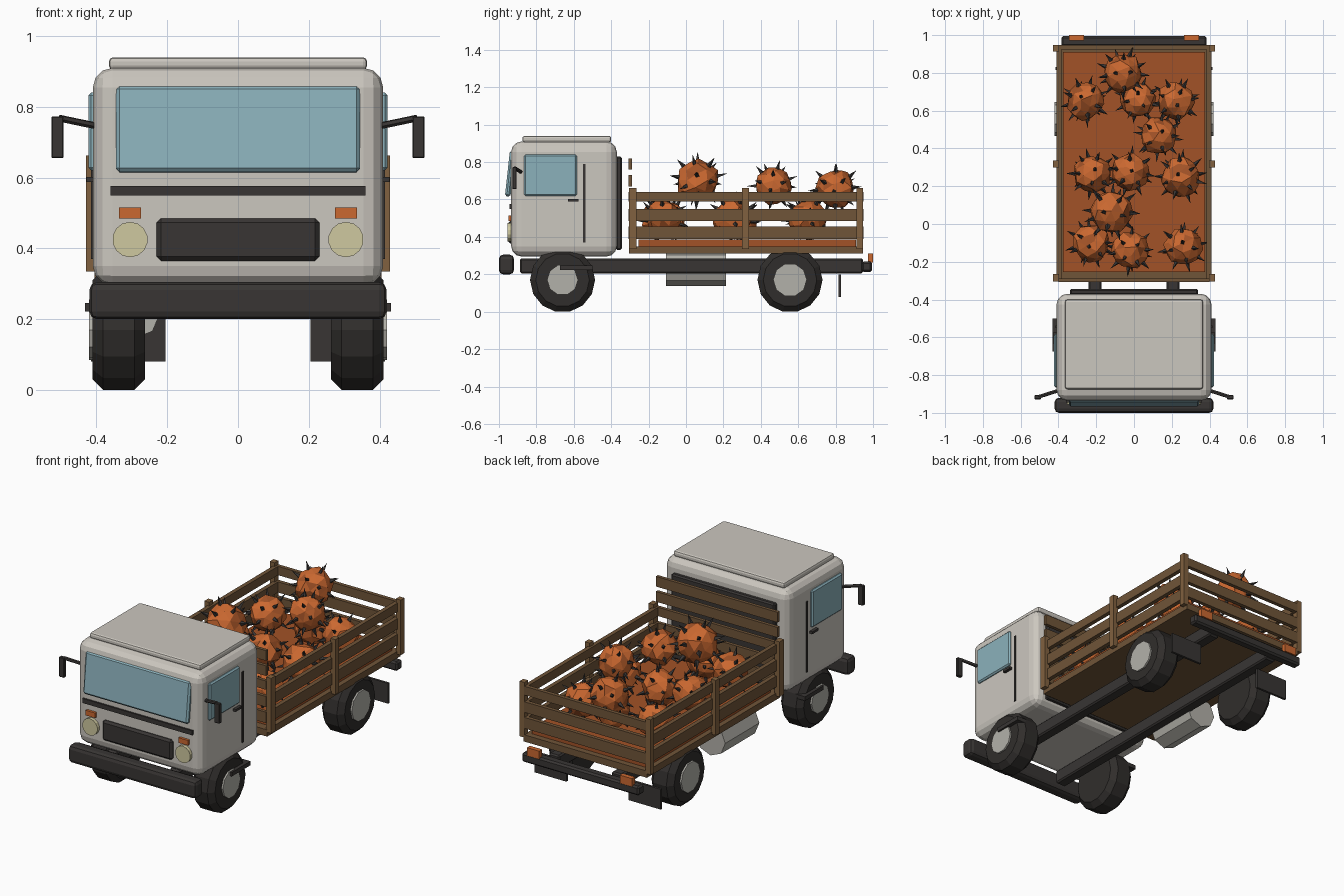
import bpy, bmesh, math, random
from mathutils import Matrix, Vector, Euler

if "Cube" in bpy.data.objects:
    bpy.data.objects.remove(bpy.data.objects["Cube"])

random.seed(4)


def mat(name, r, g, b):
    m = bpy.data.materials.new(name)
    m.diffuse_color = (r, g, b, 1)
    m.use_nodes = True
    m.node_tree.nodes["Principled BSDF"].inputs["Base Color"].default_value = m.diffuse_color
    return m


PAINT = mat("paint", 0.60, 0.57, 0.52)
DARK = mat("dark", 0.04, 0.036, 0.034)
RUBBER = mat("rubber", 0.03, 0.027, 0.025)
WOOD = mat("wood", 0.16, 0.09, 0.04)
POST = mat("post_wood", 0.22, 0.12, 0.05)
GLASS = mat("glass", 0.26, 0.44, 0.50)
ORANGE = mat("orange", 0.60, 0.14, 0.03)
RUST = mat("rust", 0.36, 0.085, 0.02)
LAMP = mat("lamp", 0.62, 0.58, 0.35)
STEEL = mat("steel", 0.45, 0.44, 0.40)


def finish(name, bm, *mats):
    bmesh.ops.recalc_face_normals(bm, faces=bm.faces)
    me = bpy.data.meshes.new(name)
    bm.to_mesh(me)
    bm.free()
    for m in mats:
        me.materials.append(m)
    ob = bpy.data.objects.new(name, me)
    bpy.context.collection.objects.link(ob)
    return ob


def box(name, x, y, z, m, bevel=0.0, seg=1, rot=(0, 0, 0)):
    """Box from (min, max) ranges, optionally bevelled and turned about its centre."""
    bm = bmesh.new()
    bmesh.ops.create_cube(bm, size=1)
    size = [r[1] - r[0] for r in (x, y, z)]
    bmesh.ops.scale(bm, vec=size, verts=bm.verts)
    if bevel:
        bmesh.ops.bevel(bm, geom=bm.edges[:], offset=bevel, segments=seg,
                        profile=0.5, affect='EDGES')
    centre = Vector([(r[0] + r[1]) / 2 for r in (x, y, z)])
    bm.transform(Matrix.Translation(centre) @ Euler(rot).to_matrix().to_4x4())
    return finish(name, bm, m)


def pair(name, x, y, z, m, bevel=0.0, seg=1):
    """The same box on the right (+x) and left (-x) sides."""
    box("right_" + name, x, y, z, m, bevel, seg)
    box("left_" + name, (-x[1], -x[0]), y, z, m, bevel, seg)


def cyl(name, centre, r, length, sides, axis, m, bevel=0.0):
    bm = bmesh.new()
    bmesh.ops.create_cone(bm, cap_ends=True, segments=sides, radius1=r, radius2=r, depth=length)
    if bevel:
        rim = [e for e in bm.edges if any(len(f.verts) > 4 for f in e.link_faces)]
        bmesh.ops.bevel(bm, geom=rim, offset=bevel, segments=1, affect='EDGES')
    turn = Vector((0, 0, 1)).rotation_difference(Vector(axis)).to_matrix().to_4x4()
    bm.transform(Matrix.Translation(centre) @ turn)
    return finish(name, bm, m)


# Cab shell, roof panel and rear window
box("cab", (-0.41, 0.41), (-0.935, -0.37), (0.295, 0.91), PAINT, 0.055, 3)
box("roof_panel", (-0.365, 0.365), (-0.875, -0.40), (0.905, 0.94), PAINT, 0.012, 2)
box("cab_rear_panel", (-0.34, 0.34), (-0.375, -0.343), (0.33, 0.83), DARK, 0.008)

# Cab front: windscreen, trim, grille, bumper
box("windscreen", (-0.345, 0.345), (-0.955, -0.925), (0.615, 0.86), GLASS, 0.01, 1, (-0.11, 0, 0))
box("front_trim", (-0.36, 0.36), (-0.945, -0.92), (0.55, 0.577), DARK)
box("grille", (-0.23, 0.23), (-0.952, -0.92), (0.365, 0.485), DARK, 0.012)
box("front_bumper", (-0.42, 0.42), (-1.0, -0.92), (0.2, 0.305), DARK, 0.022, 2)

# Cab sides: windows, door seams, handles, steps, indicators
pair("window", (0.395, 0.423), (-0.866, -0.583), (0.62, 0.84), GLASS, 0.008)
pair("door_seam", (0.40, 0.415), (-0.551, -0.538), (0.37, 0.79), DARK)
pair("door_handle", (0.40, 0.428), (-0.632, -0.575), (0.588, 0.602), DARK)
pair("step", (0.37, 0.432), (-0.675, -0.50), (0.222, 0.246), DARK)
pair("indicator", (0.274, 0.336), (-0.95, -0.92), (0.485, 0.515), ORANGE)

for s, side in ((1, "right"), (-1, "left")):
    # Headlight
    cyl(side + "_headlight", (s * 0.305, -0.937, 0.425), 0.05, 0.035, 14, (0, 1, 0), LAMP)
    # Mirror on its arm
    a, b = Vector((s * 0.395, -0.88, 0.745)), Vector((s * 0.505, -0.915, 0.768))
    cyl(side + "_mirror_arm", (a + b) / 2, 0.01, (b - a).length, 6, b - a, DARK)
    box(side + "_mirror", (s * 0.51 - 0.017, s * 0.51 + 0.017), (-0.928, -0.906),
        (0.655, 0.773), DARK, 0.003)
    # Wheels with hubs
    for y, end, hub in ((-0.66, "front", 0.083), (0.556, "rear", 0.09)):
        cyl(f"{side}_{end}_tyre", (s * 0.337, y, 0.17), 0.174, 0.148, 14, (1, 0, 0), RUBBER, 0.03)
        cyl(f"{side}_{end}_hub", (s * 0.385, y, 0.17), hub, 0.072, 10, (1, 0, 0), STEEL)

# Chassis
pair("chassis_rail", (0.172, 0.24), (-0.888, 0.946), (0.205, 0.285), DARK, 0.008)
pair("mudflap", (0.205, 0.415), (0.816, 0.83), (0.08, 0.2), DARK)
cyl("fuel_tank", (-0.31, 0.053, 0.235), 0.097, 0.32, 8,
    (0, 1, 0), STEEL).data.transform(Matrix.Identity(4))
box("rear_bumper", (-0.385, 0.385), (0.94, 0.995), (0.213, 0.268), DARK, 0.01)
pair("tail_light", (0.265, 0.345), (0.972, 1.0), (0.262, 0.31), ORANGE)

# Load bed floor and orange load base
box("bed_floor", (-0.405, 0.405), (-0.305, 0.945), (0.31, 0.35), WOOD)
box("load_base", (-0.375, 0.375), (-0.255, 0.91), (0.345, 0.385), RUST)

# Slatted sides, tailgate and taller headboard
SLATS = ((0.39, 0.455), (0.485, 0.548), (0.588, 0.64))
HIGH = ((0.67, 0.73), (0.76, 0.82))
for i, z in enumerate(SLATS):
    pair(f"side_slat_{i}", (0.385, 0.41), (-0.30, 0.94), z, WOOD)
    box(f"tailgate_slat_{i}", (-0.40, 0.40), (0.925, 0.948), z, WOOD)
for i, z in enumerate(SLATS + HIGH):
    box(f"headboard_slat_{i}", (-0.40, 0.40), (-0.308, -0.288), z, WOOD)
for i, (y, w) in enumerate(((-0.284, 0.04), (0.317, 0.037), (0.93, 0.035))):
    pair(f"stake_{i}", (0.398, 0.43), (y - w / 2, y + w / 2), (0.335, 0.662), POST)


# Spiked round fruit: jittered faceted ball with dark thorns
def fruit(name, x, y, z, r):
    bm = bmesh.new()
    bmesh.ops.create_icosphere(bm, subdivisions=2, radius=r)
    for v in bm.verts:
        v.co *= random.uniform(0.9, 1.08)
    for f in bm.faces:
        f.material_index = 2 if random.random() < 0.2 else 0
    n = 20
    for i in range(n):
        h = 1 - 2 * (i + 0.5) / n
        t = i * math.pi * (3 - math.sqrt(5))
        q = math.sqrt(1 - h * h)
        d = Vector((q * math.cos(t), q * math.sin(t), h))
        turn = Vector((0, 0, 1)).rotation_difference(d).to_matrix().to_4x4()
        old = set(bm.faces)
        bmesh.ops.create_cone(bm, cap_ends=True, segments=4, radius1=r * 0.13, radius2=0,
                              depth=r * 0.55, matrix=Matrix.Translation(d * r * 1.15) @ turn)
        for f in set(bm.faces) - old:
            f.material_index = 1
    spin = Euler([random.uniform(0, 6.28) for _ in range(3)]).to_matrix().to_4x4()
    bm.transform(Matrix.Translation((x, y, z)) @ spin)
    finish(name, bm, ORANGE, DARK, RUST)


FRUIT = ((-0.26, 0.65, 0.5, 0.1), (0.02, 0.66, 0.49, 0.095), (0.22, 0.65, 0.5, 0.1),
         (-0.22, 0.265, 0.5, 0.1), (-0.02, 0.275, 0.49, 0.1), (0.25, 0.25, 0.5, 0.105),
         (-0.23, -0.1, 0.5, 0.1), (-0.02, -0.14, 0.49, 0.1), (0.26, -0.12, 0.5, 0.1),
         (-0.06, 0.80, 0.655, 0.105), (0.13, 0.465, 0.675, 0.1), (-0.12, 0.065, 0.70, 0.115))
for i, p in enumerate(FRUIT):
    fruit(f"spiked_fruit_{i}", *p)
